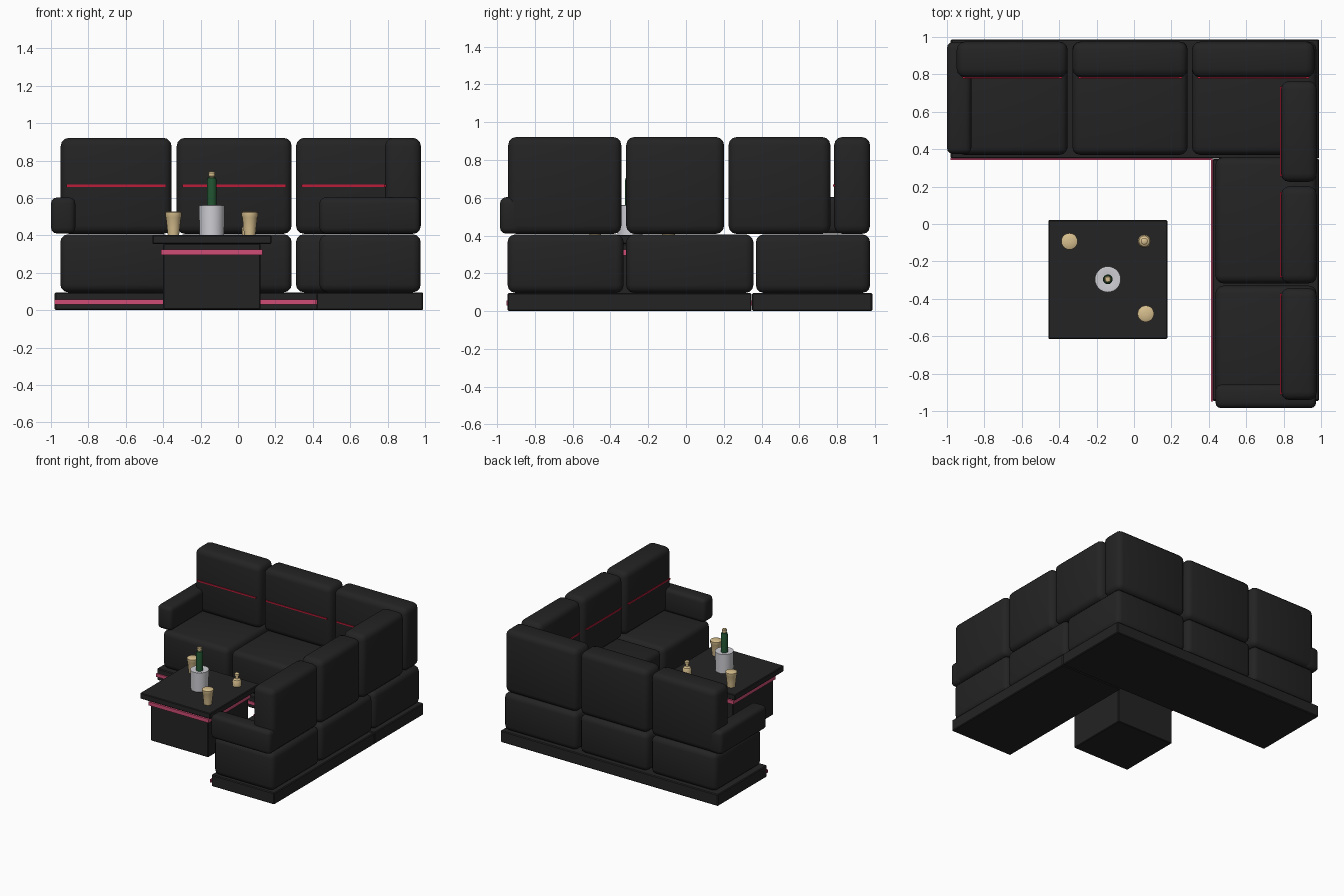
import bpy, bmesh, math
from mathutils import Vector

if "Cube" in bpy.data.objects:
    bpy.data.objects.remove(bpy.data.objects["Cube"])


def material(name, rgb):
    m = bpy.data.materials.new(name)
    m.diffuse_color = (*rgb, 1)
    m.use_nodes = True
    m.node_tree.nodes["Principled BSDF"].inputs["Base Color"].default_value = m.diffuse_color
    return m


BLACK = material("black leather", (0.017, 0.017, 0.017))
PINK = material("pink light", (0.62, 0.075, 0.18))
RED = material("red piping", (0.5, 0.012, 0.04))
CREAM = material("cream", (0.68, 0.52, 0.27))
SILVER = material("silver", (0.62, 0.62, 0.66))
GREEN = material("green glass", (0.015, 0.085, 0.03))


def finish(name, bm, mat):
    me = bpy.data.meshes.new(name)
    bm.normal_update()
    bm.to_mesh(me)
    bm.free()
    me.materials.append(mat)
    ob = bpy.data.objects.new(name, me)
    bpy.context.collection.objects.link(ob)
    return ob


def smooth(ob, angle):
    bpy.ops.object.select_all(action='DESELECT')
    ob.select_set(True)
    bpy.context.view_layer.objects.active = ob
    bpy.ops.object.shade_smooth_by_angle(angle=math.radians(angle))


def box(name, x, y, z, mat, bevel=0.0, segments=3):
    """Box from (min, max) pairs, with optional rounded edges."""
    bm = bmesh.new()
    bmesh.ops.create_cube(bm, size=1)
    for v in bm.verts:
        v.co = Vector([(a + b) / 2 + c * (b - a) for (a, b), c in zip((x, y, z), v.co)])
    if bevel:
        bmesh.ops.bevel(bm, geom=bm.edges[:], offset=bevel, segments=segments,
                        profile=0.5, affect='EDGES')
    ob = finish(name, bm, mat)
    if bevel and segments > 1:
        smooth(ob, 40)
    return ob


def lathe(name, x, y, profile, mat, sides=20):
    """Closed turned shape from (radius, height) points."""
    bm = bmesh.new()
    rings = []
    for r, z in profile:
        rings.append([bm.verts.new((x + r * math.cos(2 * math.pi * i / sides),
                                    y + r * math.sin(2 * math.pi * i / sides), z))
                      for i in range(sides)])
    for a, b in zip(rings, rings[1:]):
        for i in range(sides):
            j = (i + 1) % sides
            bm.faces.new((a[i], a[j], b[j], b[i]))
    bm.faces.new(rings[0][::-1])
    bm.faces.new(rings[-1])
    smooth(finish(name, bm, mat), 35)


# L-shaped plinth with light strips on the inner edges
box("base_back", (-0.98, 0.99), (0.35, 0.987), (0, 0.095), BLACK, 0.006, 1)
box("base_side", (0.42, 0.99), (-0.945, 0.348), (0, 0.095), BLACK, 0.006, 1)
box("light_strip_back", (-0.98, 0.42), (0.341, 0.352), (0.03, 0.056), PINK)
box("light_strip_side", (0.411, 0.422), (-0.95, 0.345), (0.03, 0.056), PINK)

# Seat cushions
SEAT_Z, BACK_Z = (0.096, 0.406), (0.408, 0.922)
for x in ((-0.95, -0.355), (-0.33, 0.287), (0.31, 0.975)):
    box("seat_back_row", x, (0.37, 0.975), SEAT_Z, BLACK, 0.042)
for y in ((-0.945, -0.33), (-0.317, 0.357)):
    box("seat_side_row", (0.435, 0.977), y, SEAT_Z, BLACK, 0.042)

# Backrest cushions, each with a thin line of piping across its face
for a, b in ((-0.948, -0.355), (-0.328, 0.287), (0.31, 0.965)):
    box("backrest_back_row", (a, b), (0.784, 0.975), BACK_Z, BLACK, 0.045)
    box("piping_back_row", (a + 0.03, b - 0.03), (0.779, 0.79), (0.66, 0.671), RED)
for a, b in ((-0.942, -0.342), (-0.317, 0.202), (0.225, 0.765)):
    box("backrest_side_row", (0.786, 0.978), (a, b), BACK_Z, BLACK, 0.045)
    box("piping_side_row", (0.781, 0.792), (a + 0.03, b - 0.03), (0.66, 0.671), RED)

# Armrests at both open ends
box("armrest_left", (-1.0, -0.87), (0.375, 0.972), (0.41, 0.603), BLACK, 0.032)
box("armrest_front", (0.435, 0.974), (-0.985, -0.858), (0.41, 0.603), BLACK, 0.032)

# Coffee table with a light band under the top
TX, TY = -0.14, -0.296


def around(c, h):
    return (c - h, c + h)


box("table_body", around(TX, 0.26), around(TY, 0.26), (0.005, 0.356), BLACK, 0.005, 1)
box("table_light_band", around(TX, 0.272), around(TY, 0.272), (0.295, 0.325), PINK)
box("table_top", around(TX, 0.318), around(TY, 0.318), (0.355, 0.402), BLACK, 0.005, 1)

# Ice bucket with a bottle in it
lathe("ice_bucket", TX, TY, [(0.066, 0.40), (0.069, 0.56), (0.06, 0.562), (0.02, 0.552)],
      SILVER, 28)
lathe("bottle", TX, TY, [(0.026, 0.50), (0.026, 0.695), (0.022, 0.708), (0.014, 0.710)], GREEN)
lathe("bottle_cap", TX, TY, [(0.014, 0.70), (0.014, 0.715), (0.018, 0.718),
                             (0.018, 0.735), (0.013, 0.741)], CREAM)

# Two tumblers and one small flask
for cx, cy in ((-0.345, -0.093), (0.063, -0.48)):
    lathe("tumbler", cx, cy, [(0.030, 0.40), (0.034, 0.44), (0.040, 0.495), (0.044, 0.505),
                              (0.044, 0.522), (0.036, 0.527), (0.008, 0.529)], CREAM)
lathe("small_flask", 0.055, -0.092, [(0.034, 0.40), (0.035, 0.437), (0.028, 0.452),
                                     (0.013, 0.460), (0.013, 0.478), (0.018, 0.482),
                                     (0.018, 0.50), (0.010, 0.505)], CREAM)
